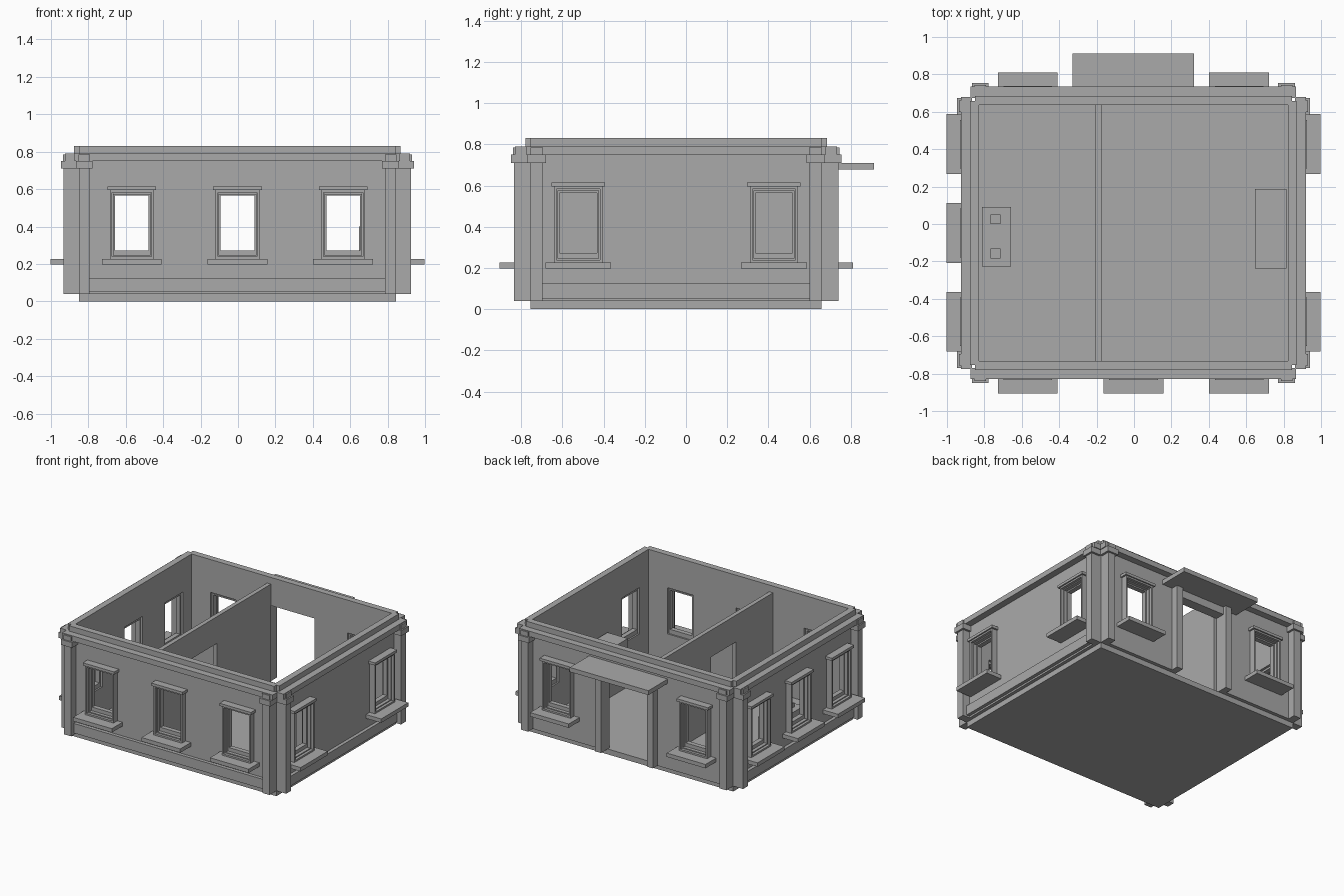
import bpy
import bmesh
import math
from mathutils import Matrix, Vector

cube = bpy.data.objects.get("Cube")
if cube:
    bpy.data.objects.remove(cube, do_unlink=True)

CENTRE = Vector((-0.003, -0.048, 0))
FLOOR, TOP = 0.04, 0.83

grey = bpy.data.materials.new("plain_grey")
grey.use_nodes = True
grey.diffuse_color = (0.4, 0.4, 0.4, 1)
grey.node_tree.nodes["Principled BSDF"].inputs["Base Color"].default_value = (0.4, 0.4, 0.4, 1)


def make_object(name, bm, angle=0):
    """Turn a bmesh into an object, rotated to one side of the building."""
    mesh = bpy.data.meshes.new(name)
    bm.to_mesh(mesh)
    bm.free()
    mesh.materials.append(grey)
    obj = bpy.data.objects.new(name, mesh)
    obj.matrix_world = Matrix.Translation(CENTRE) @ Matrix.Rotation(angle, 4, "Z")
    bpy.context.collection.objects.link(obj)
    return obj


def add_box(bm, u, out, z):
    """Box from ranges: u along the wall, out from the centre, z up."""
    size = (u[1] - u[0], out[1] - out[0], z[1] - z[0])
    mid = ((u[0] + u[1]) / 2, -(out[0] + out[1]) / 2, (z[0] + z[1]) / 2)
    bmesh.ops.create_cube(bm, size=1, matrix=Matrix.Translation(mid) @ Matrix.Diagonal((*size, 1)))


def boxes(name, parts, angle=0):
    bm = bmesh.new()
    for part in parts:
        add_box(bm, *part)
    return make_object(name, bm, angle)


def wall(name, half, out, thick, z, openings, angle=0):
    """Upright panel with rectangular openings, thickened inwards."""
    us = sorted({-half, half, *(v for o in openings for v in o[:2])})
    zs = sorted({*z, *(v for o in openings for v in o[2:])})
    bm = bmesh.new()
    for u0, u1 in zip(us, us[1:]):
        for z0, z1 in zip(zs, zs[1:]):
            um, zm = (u0 + u1) / 2, (z0 + z1) / 2
            if any(o[0] < um < o[1] and o[2] < zm < o[3] for o in openings):
                continue
            corners = ((u0, z0), (u1, z0), (u1, z1), (u0, z1))
            bm.faces.new([bm.verts.new((a, -out, b)) for a, b in corners])
    bmesh.ops.remove_doubles(bm, verts=bm.verts, dist=0.0001)
    obj = make_object(name, bm, angle)
    solid = obj.modifiers.new("thickness", "SOLIDIFY")
    solid.thickness = thick
    solid.offset = -1
    return obj


def ring(u, half, border, out, z):
    """Four boxes forming a rectangular frame."""
    inner = half - border
    return [((u - half, u - inner), out, z), ((u + inner, u + half), out, z),
            ((u - inner, u + inner), out, (z[0], z[0] + border)),
            ((u - inner, u + inner), out, (z[1] - border, z[1]))]


def window(name, u, face, angle):
    parts = ring(u, 0.117, 0.012, (face - 0.03, face + 0.045), (0.227, 0.595))
    parts += ring(u, 0.107, 0.009, (face - 0.03, face + 0.025), (0.237, 0.585))
    parts += ring(u, 0.1, 0.01, (face - 0.035, face), (0.262, 0.575))
    parts.append(((u - 0.1, u + 0.1), (face - 0.035, face), (0.24, 0.273)))
    parts.append(((u - 0.13, u + 0.13), (face, face + 0.055), (0.595, 0.615)))
    parts.append(((u - 0.16, u + 0.16), (face - 0.01, face + 0.126), (0.198, 0.227)))
    boxes(name, parts, angle)


# Floor slab
boxes("floor_slab", [((-0.848, 0.848), (-0.706, 0.706), (0, FLOOR))])

# Each side: name, wall half width, wall face distance, window positions
sides = [("front", 0.848, 0.732, (-0.565, 0, 0.565)),
         ("left", 0.706, 0.873, (-0.475, 0.475)),
         ("back", 0.848, 0.732, (-0.565, 0.565)),
         ("right", 0.706, 0.873, (-0.475, 0, 0.475))]

for i, (side, half, face, windows) in enumerate(sides):
    angle = i * math.pi / 2
    openings = [(u - 0.105, u + 0.105, 0.24, 0.585) for u in windows]
    if side == "back":
        openings.append((-0.19, 0.19, FLOOR, 0.62))
    wall(side + "_wall", half, face, 0.047, (FLOOR, TOP), openings, angle)

    # Windows with sills
    for n, u in enumerate(windows):
        window(f"{side}_window_{n + 1}", u, face, angle)

    # Cornice band
    boxes(side + "_cornice", [((-half - 0.022, half + 0.022), (face - 0.01, face + 0.05), (0.75, 0.79))], angle)

    # Plinth between the pilasters
    if side != "back":
        boxes(side + "_plinth", [((-half + 0.055, half - 0.055), (face - 0.01, face + 0.025), (0.053, 0.125))], angle)

    # Corner pilasters with stepped caps
    for n, s in enumerate((-1, 1)):
        mid = s * (half - 0.029)
        boxes(f"{side}_pilaster_{n + 1}", [
            ((mid - 0.029, mid + 0.029), (face - 0.01, face + 0.056), (FLOOR, 0.71)),
            ((mid - 0.045, mid + 0.045), (face - 0.01, face + 0.07), (0.71, 0.75)),
            ((mid - 0.031, mid + 0.031), (face - 0.01, face + 0.06), (0.75, 0.785))], angle)

# Back entrance: door frame and canopy
boxes("door_frame", [
    ((-0.24, -0.19), (0.69, 0.785), (FLOOR, 0.677)),
    ((0.19, 0.24), (0.69, 0.785), (FLOOR, 0.677)),
    ((-0.19, 0.19), (0.69, 0.76), (0.62, 0.677))], math.pi)
boxes("door_canopy", [((-0.325, 0.325), (0.73, 0.96), (0.677, 0.71))], math.pi)

# Inner partition with a doorway
wall("partition", 0.685, -0.203, 0.032, (FLOOR, 0.78), [(-0.25, 0.05, FLOOR, 0.58)], math.pi / 2).location.x += 0.032

# Furniture
boxes("counter", [((0.65, 0.818), (-0.235, 0.19), (FLOOR, 0.4))])
boxes("low_cabinet", [((-0.81, -0.655), (-0.14, 0.18), (FLOOR, 0.29)),
                      ((-0.765, -0.712), (-0.1, -0.047), (0.29, 0.32)),
                      ((-0.765, -0.712), (0.083, 0.136), (0.29, 0.32))])
